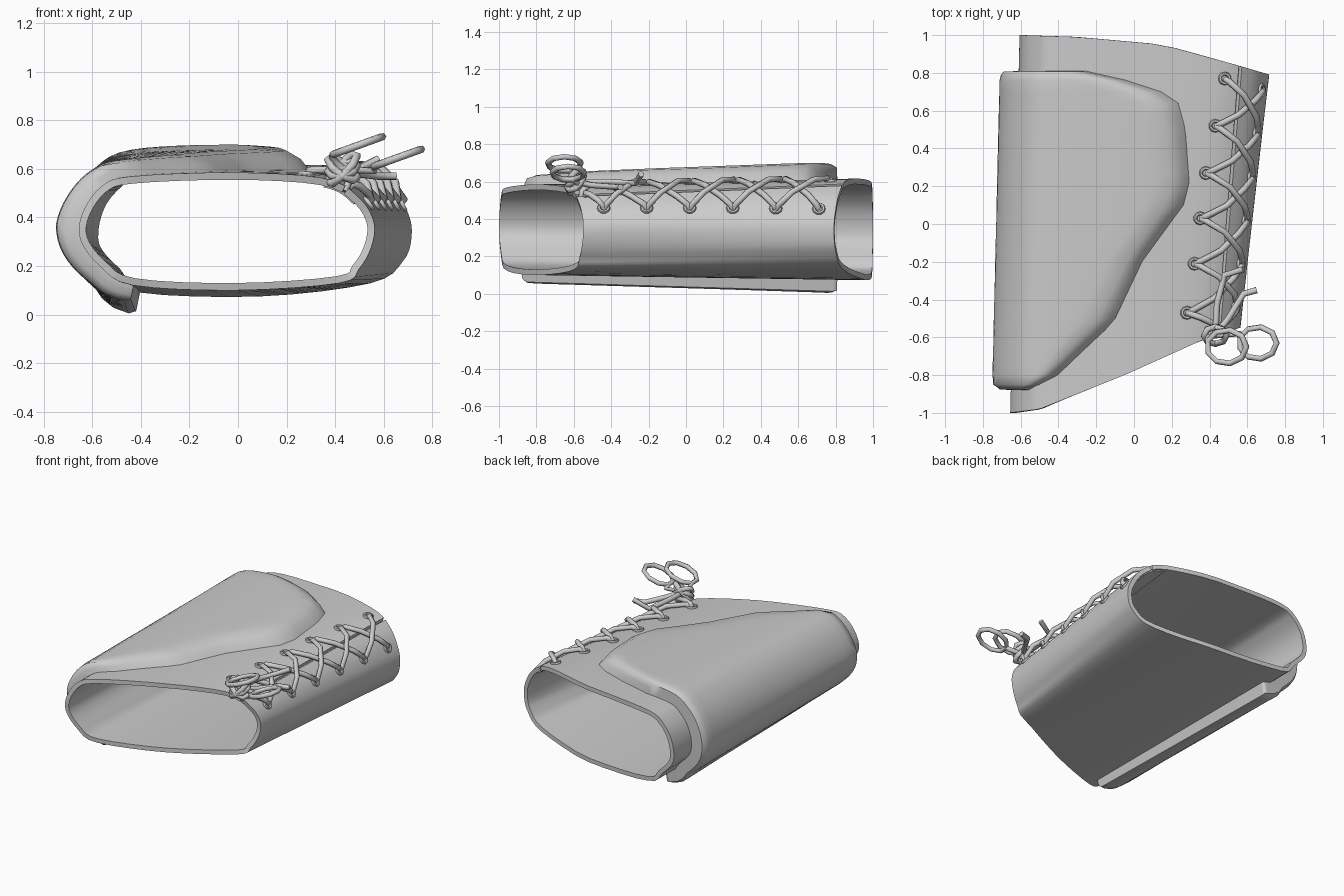
import bpy, bmesh, math
from mathutils import Vector

cube = bpy.data.objects.get("Cube")
if cube:
    bpy.data.objects.remove(cube)

grey = bpy.data.materials.new("plain grey")
grey.use_nodes = True
grey.diffuse_color = (0.6, 0.6, 0.6, 1)
grey.node_tree.nodes["Principled BSDF"].inputs["Base Color"].default_value = (0.6, 0.6, 0.6, 1)

# Matching cuff outlines (x, z): bottom, round the left, over the top, down the right
FRONT = [(-.43, .12), (-.57, .20), (-.65, .31), (-.64, .42), (-.56, .53), (-.43, .57), (0, .585),
         (.36, .56), (.50, .48), (.56, .38), (.55, .28), (.50, .19), (.42, .13), (0, .10)]
BACK = [(-.40, .09), (-.51, .17), (-.60, .28), (-.59, .42), (-.52, .53), (-.40, .59), (0, .61),
        (.46, .61), (.62, .54), (.70, .42), (.715, .32), (.68, .22), (.55, .13), (.1, .075)]
# Slanted cuff rims (x, y) and the raised panel's edge (y, x)
FRONT_RIM = [(-.66, -1), (-.5, -.98), (-.05, -.8), (.35, -.62), (.56, -.55)]
BACK_RIM = [(-.6, 1), (-.3, .99), (.15, .95), (.55, .84), (.72, .79)]
PANEL_EDGE = [(-.88, -.56), (-.8, -.4), (-.52, -.1), (-.2, .05), (.1, .27), (.22, .3),
              (.5, .28), (.65, .24), (.73, .1), (.81, -.25)]
COUNT = len(FRONT)
SLIT = 7.5


def lookup(table, k):
    """Piecewise linear table read."""
    if k <= table[0][0]:
        return table[0][1]
    for (a, b), (c, d) in zip(table, table[1:]):
        if k <= c:
            return b + (d - b) * (k - a) / (c - a)
    return table[-1][1]


def outline(points, a):
    """Smooth closed outline at parameter a."""
    i = math.floor(a)
    t = a - i
    p, q, r, s = (Vector(points[(i + k) % COUNT]) for k in (-1, 0, 1, 2))
    return q + 0.5 * t * ((r - p) + t * ((2 * p - 5 * q + 4 * r - s) + t * (3 * (q - r) + s - p)))


def ends(a):
    f, b = outline(FRONT, a), outline(BACK, a)
    return (Vector((f.x, lookup(FRONT_RIM, f.x), f.y)), Vector((b.x, lookup(BACK_RIM, b.x), b.y)))


def along(a, y):
    f, b = ends(a)
    return (y - f.y) / (b.y - f.y)


def skin(a, v, lift=0.0):
    """Point on the sleeve, lifted outward."""
    f, b = ends(a)
    f0, b0 = ends(a - 0.1)
    f1, b1 = ends(a + 0.1)
    t = f1.lerp(b1, v) - f0.lerp(b0, v)
    return f.lerp(b, v) + Vector((-t.z, 0, t.x)).normalized() * lift


def on_skin(a, y, lift=0.0):
    return skin(a, along(a, y), lift)


def find_top(x, y):
    """Outline parameter of the upper side at a given x and y."""
    lo, hi = 3.5, 8.0
    for _ in range(24):
        mid = (lo + hi) / 2
        if on_skin(mid, y).x < x:
            lo = mid
        else:
            hi = mid
    return lo


def finish(obj, angle):
    obj.data.materials.append(grey)
    obj.data.shade_smooth()
    obj.data.set_sharp_from_angle(angle=math.radians(angle))


def sheet(name, rows, thickness=0.0, angle=40):
    """Mesh from a grid of points, optionally thickened inward."""
    bm = bmesh.new()
    grid = [[bm.verts.new(p) for p in row] for row in rows]
    for r0, r1 in zip(grid, grid[1:]):
        for i in range(len(r0) - 1):
            bm.faces.new((r0[i], r0[i + 1], r1[i + 1], r1[i]))
    mesh = bpy.data.meshes.new(name)
    bm.to_mesh(mesh)
    bm.free()
    obj = bpy.data.objects.new(name, mesh)
    bpy.context.collection.objects.link(obj)
    if thickness:
        solid = obj.modifiers.new("thickness", "SOLIDIFY")
        solid.thickness = thickness
        solid.offset = -1
        bpy.context.view_layer.objects.active = obj
        bpy.ops.object.modifier_apply(modifier=solid.name)
    finish(obj, angle)
    return obj


def cord(name, points, radius=0.017, closed=False):
    curve = bpy.data.curves.new(name, "CURVE")
    curve.dimensions = "3D"
    curve.bevel_depth = radius
    curve.bevel_resolution = 1
    curve.use_fill_caps = True
    line = curve.splines.new("POLY")
    line.points.add(len(points) - 1)
    for p, co in zip(line.points, points):
        p.co = (*co, 1)
    line.use_cyclic_u = closed
    line.use_smooth = True
    curve.materials.append(grey)
    obj = bpy.data.objects.new(name, curve)
    bpy.context.collection.objects.link(obj)
    return obj


def steps(lo, hi, n):
    return [lo + (hi - lo) * i / n for i in range(n + 1)]


# Sleeve, split along the lacing, with a tongue beneath the split
sleeve_a = steps(SLIT + 0.06, SLIT + COUNT - 0.06, 56)
sheet("sleeve", [[skin(a, v) for a in sleeve_a] for v in steps(0, 1, 10)], 0.03)
tongue_a = steps(SLIT - 0.5, SLIT + 0.5, 6)
sheet("tongue", [[skin(a, v, -0.025) for a in tongue_a] for v in steps(0.01, 0.99, 8)], 0.012)


# Raised panel wrapping the top, left side and part of the underside
def panel_lift(a, v):
    side = max(0.0, 1 - abs(a - 2.5) / 2.5)
    return 0.065 + 0.035 * v + 0.035 * side * (1 - v)


cols = [(0, -1), (0.002, 0.85), (0.015, 1)] + [(s, 1) for s in steps(0.05, 0.93, 26)]
cols += [(0.965, 0.9), (0.985, 0.5), (1, -1)]
lines = [(-0.88, -1), (-0.875, 0.6), (-0.85, 0.95)] + [(y, 1) for y in steps(-0.8, 0.76, 26)]
lines += [(0.785, 0.95), (0.807, 0.8), (0.81, -1)]
panel = []
for y, fy in lines:
    last = find_top(lookup(PANEL_EDGE, y), y)
    row = []
    for s, fs in cols:
        v = along(s * last, y)
        rise = min(fs, fy)
        row.append(skin(s * last, v, -0.01 if rise < 0 else panel_lift(s * last, v) * rise))
    panel.append(row)
sheet("raised_panel", panel, angle=50)

# Eyelets in two rows, and the crossed laces between them
left = [(find_top(x, y), y) for x, y in
        ((.28, -.47), (.32, -.21), (.35, .03), (.38, .27), (.43, .52), (.48, .77))]
right = [(8.3 + 0.08 * i, -0.44 + 0.23 * i) for i in range(6)]
for side, row in (("left", left), ("right", right)):
    for a, y in row:
        n = (on_skin(a, y, 0.1) - on_skin(a, y)).normalized()
        bpy.ops.mesh.primitive_torus_add(major_segments=10, minor_segments=6, major_radius=0.026,
                                         minor_radius=0.01, location=on_skin(a, y, 0.003),
                                         rotation=n.to_track_quat("Z", "Y").to_euler())
        bpy.context.object.name = side + "_eyelet"
        finish(bpy.context.object, 60)


def lace(name, start, end, height):
    pts = []
    for t, lift in ((0, -0.02), (0.06, 0.02), (0.3, height), (0.7, height), (0.94, 0.02), (1, -0.02)):
        pts.append(on_skin(start[0] + (end[0] - start[0]) * t, start[1] + (end[1] - start[1]) * t, lift))
    cord(name, pts)


for i in range(5):
    lace("lace_under", left[i], right[i + 1], 0.022)
    lace("lace_over", right[i], left[i + 1], 0.045)

# Bow: knot coils, two tilted loops and two loose ends
knot = Vector((0.43, -0.59, 0.6))
lace("lace_to_knot_left", left[0], (SLIT, -0.56), 0.03)
lace("lace_to_knot_right", right[0], (SLIT, -0.54), 0.03)
for tilt in (-0.6, 0.2, 0.9):
    ring = [knot + Vector((0.06 * math.cos(t), 0.045 * math.sin(t),
                           0.06 * math.cos(t) * tilt + 0.03 * math.sin(t)))
            for t in steps(0, math.tau * 7 / 8, 7)]
    cord("knot_coil", ring, closed=True)
for name, mid, size in (("bow_loop_inner", (.49, -.65, .695), .105),
                        ("bow_loop_outer", (.655, -.63, .645), .1)):
    ring = [Vector(mid) + Vector((size * math.cos(t), size * 0.85 * math.sin(t),
                                  size * 0.36 * math.cos(t)))
            for t in steps(0, math.tau * 8 / 9, 8)]
    cord(name, ring, 0.016, True)
    cord(name + "_stem", [knot, ring[4] + Vector((0, 0.02, -0.02)), ring[4]], 0.016)
cord("lace_end_upper", [knot, (.44, -.42, .6), (.48, -.27, .59), (.58, -.24, .64)])
cord("lace_end_lower", [knot, (.5, -.5, .58), (.58, -.37, .57), (.65, -.35, .57)])
